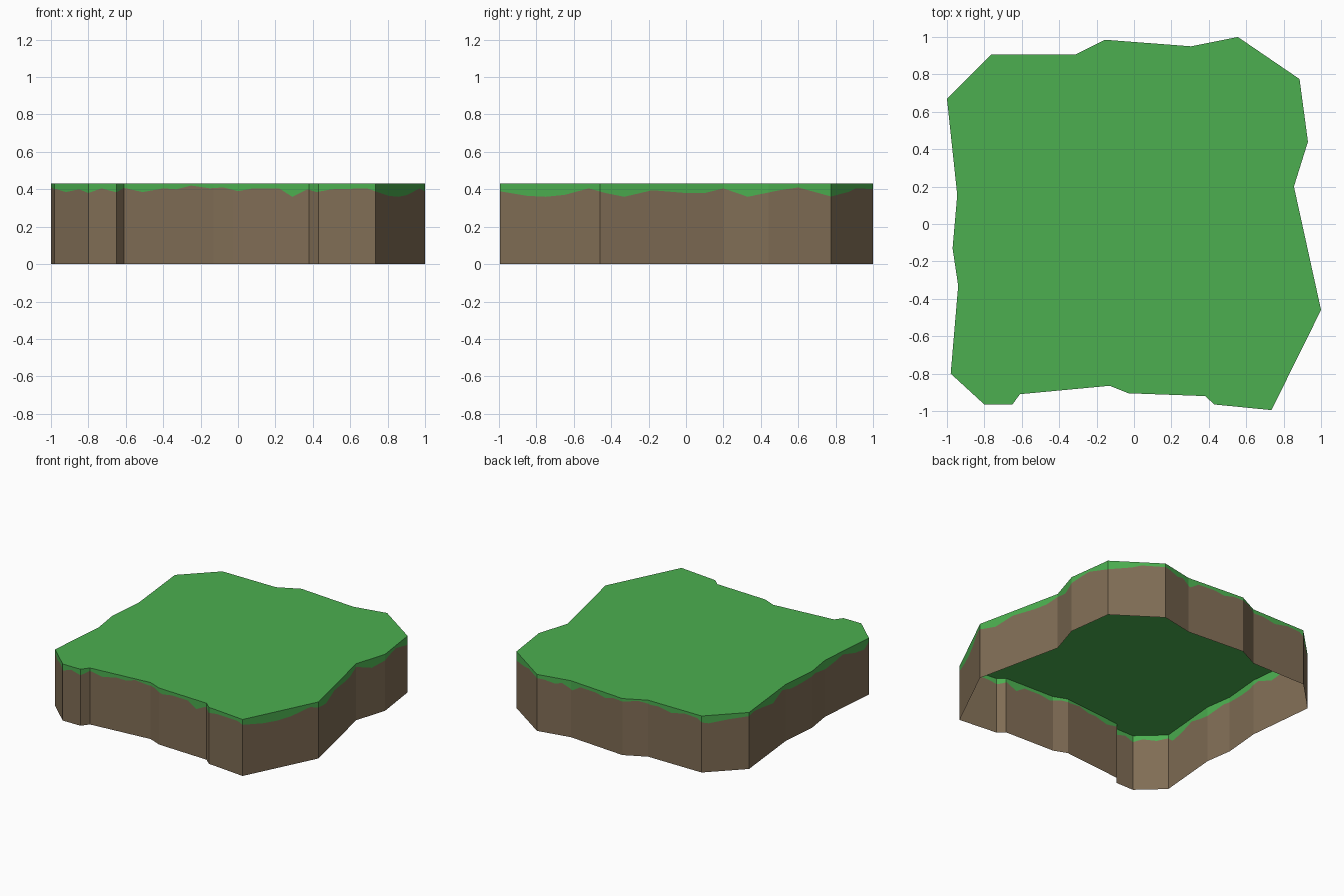
import bpy

if "Cube" in bpy.data.objects:
    bpy.data.objects.remove(bpy.data.objects["Cube"])

HEIGHT = 0.43

# Ragged island outline, clockwise seen from above, starting at the left
OUTLINE = [(-1, .67), (-.765, .905), (-.315, .905), (-.155, .985), (.305, .95),
           (.555, 1), (.885, .775), (.93, .44), (.855, .2), (1, -.46),
           (.735, -.995), (.43, -.965), (.38, -.92), (-.03, -.905), (-.13, -.865),
           (-.61, -.91), (-.65, -.965), (-.8, -.965), (-.98, -.8), (-.94, -.33),
           (-.97, -.13), (-.945, .155)]
OUTLINE.reverse()

# Lower edge of the hanging grass: (position along side, height)
FRINGE_X = [(-1, .41), (-.92, .385), (-.85, .4), (-.8, .38), (-.73, .405), (-.62, .41),
            (-.51, .385), (-.4, .405), (-.33, .4), (-.25, .42), (-.15, .405),
            (-.08, .41), (0, .39), (.08, .405), (.22, .405), (.29, .36), (.37, .4),
            (.42, .385), (.5, .4), (.69, .405), (.75, .385), (.88, .36), (1, .4)]
FRINGE_Y = [(-1, .39), (-.85, .365), (-.75, .36), (-.65, .37), (-.52, .405),
            (-.43, .38), (-.33, .36), (-.18, .395), (0, .38), (.1, .38), (.2, .405),
            (.33, .36), (.5, .395), (.6, .41), (.77, .39), (.87, .37), (1, .41)]


def material(name, rgb):
    m = bpy.data.materials.new(name)
    m.diffuse_color = (*rgb, 1)
    m.use_nodes = True
    m.node_tree.nodes["Principled BSDF"].inputs["Base Color"].default_value = m.diffuse_color
    return m


def add_mesh(name, verts, faces, mat):
    me = bpy.data.meshes.new(name)
    me.from_pydata(verts, [], faces)
    me.materials.append(mat)
    ob = bpy.data.objects.new(name, me)
    bpy.context.collection.objects.link(ob)
    return ob


def sample(table, t):
    for (a, za), (b, zb) in zip(table, table[1:]):
        if t <= b:
            return za + (zb - za) * (t - a) / (b - a)
    return table[-1][1]


def band(name, lower, upper, mat):
    n = len(lower)
    faces = [(i, (i + 1) % n, n + (i + 1) % n, n + i) for i in range(n)]
    return add_mesh(name, lower + upper, faces, mat)


# Walk the outline, splitting each side where the grass edge bends
fringe = []
for p, q in zip(OUTLINE, OUTLINE[1:] + OUTLINE[:1]):
    axis = 0 if abs(q[0] - p[0]) > abs(q[1] - p[1]) else 1
    table = (FRINGE_X, FRINGE_Y)[axis]
    span = q[axis] - p[axis]
    cuts = sorted((t - p[axis]) / span for t, _ in table)
    for f in [0] + [c for c in cuts if 0.02 < c < 0.98]:
        x, y = (p[k] + (q[k] - p[k]) * f for k in (0, 1))
        fringe.append((x, y, sample(table, (x, y)[axis])))

grass = material("grass green", (.072, .429, .08))
soil = material("soil brown", (.216, .153, .091))

top = [(x, y, HEIGHT) for x, y, z in fringe]
base = [(x, y, 0) for x, y, z in fringe]

# Flat grass surface, grass hanging over the rim, and open-bottomed soil walls
add_mesh("grass_top", top, [tuple(range(len(top)))], grass)
band("grass_fringe", fringe, top, grass)
band("soil_walls", base, fringe, soil)
